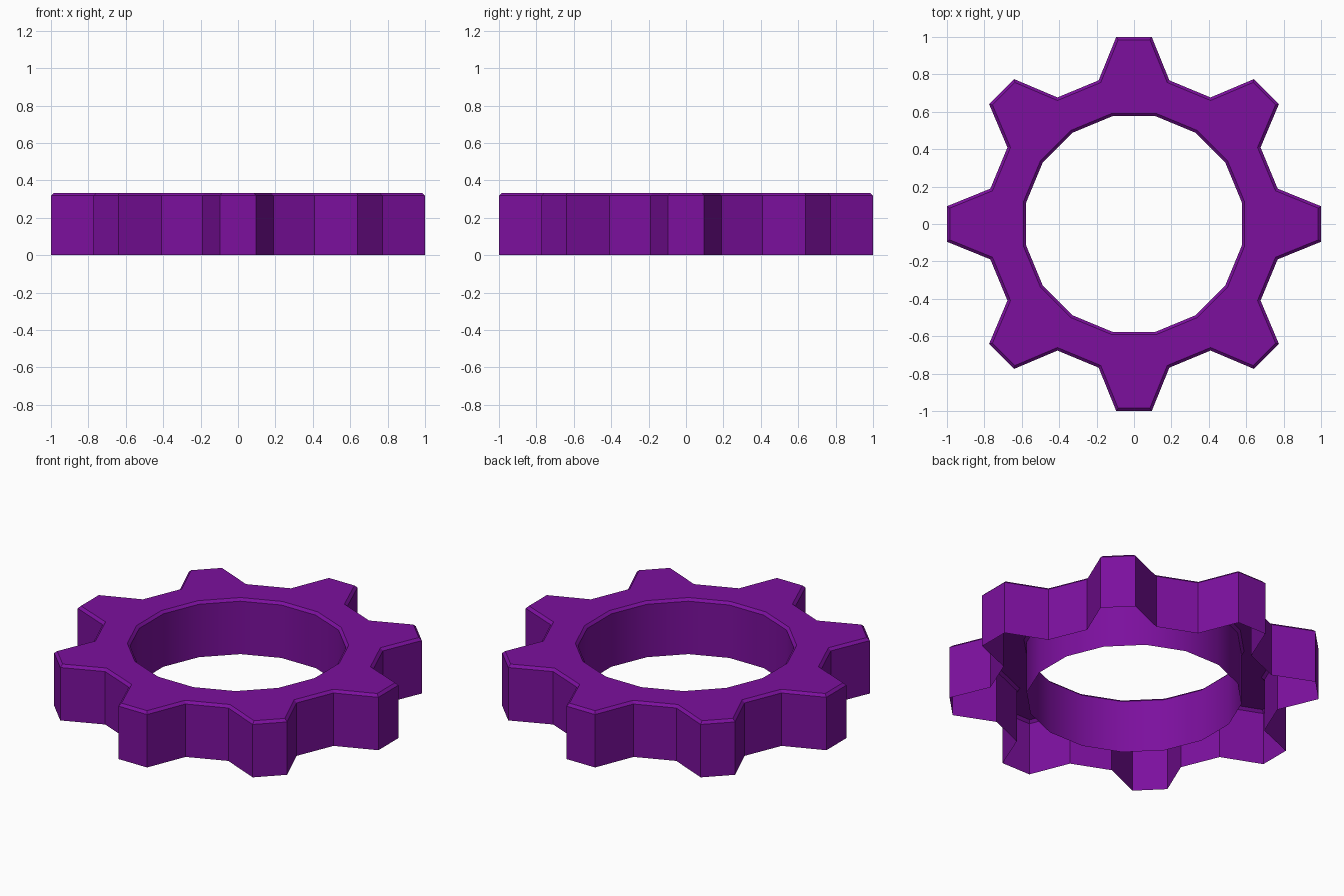
import bpy, bmesh, math

if "Cube" in bpy.data.objects:
    bpy.data.objects.remove(bpy.data.objects["Cube"])

TEETH = 8
HEIGHT = 0.333
HOLE_RADIUS = 0.588
CHAMFER = 0.015

# Points of one tooth pointing along +x: root, tip, tip, root, then hole edge
a = math.pi / (2 * TEETH)
hx, hy = HOLE_RADIUS * math.cos(a), HOLE_RADIUS * math.sin(a)
tooth = [(0.768, -0.189), (1.0, -0.095), (1.0, 0.095), (0.768, 0.189),
         (hx, hy), (hx, -hy)]

# Top face, one sector per tooth, with a valley quad between neighbours
bm = bmesh.new()
sectors = []
for i in range(TEETH):
    t = 2 * math.pi * i / TEETH
    c, s = math.cos(t), math.sin(t)
    sectors.append([bm.verts.new((c * x - s * y, s * x + c * y, HEIGHT))
                    for x, y in tooth])
for i, v in enumerate(sectors):
    n = sectors[(i + 1) % TEETH]
    bm.faces.new(v)
    bm.faces.new((v[3], n[0], n[5], v[4]))

# Outer and hole walls dropped from the rims; the underside stays open
rims = [e for e in bm.edges if e.is_boundary]
walls = bmesh.ops.extrude_edge_only(bm, edges=rims)
for v in walls["geom"]:
    if isinstance(v, bmesh.types.BMVert):
        v.co.z = 0

# Chamfer around both top rims
bmesh.ops.recalc_face_normals(bm, faces=bm.faces)
top = [e for e in bm.edges if all(v.co.z > 0.1 for v in e.verts)
       and len(e.link_faces) == 2 and e.calc_face_angle() > 1]
bmesh.ops.bevel(bm, geom=top, offset=CHAMFER, offset_type='OFFSET',
                segments=1, profile=0.5, affect='EDGES')
bmesh.ops.recalc_face_normals(bm, faces=bm.faces)
if max(bm.faces, key=lambda f: f.calc_center_median().z).normal.z < 0:
    bmesh.ops.reverse_faces(bm, faces=bm.faces)

mesh = bpy.data.meshes.new("gear_ring")
bm.to_mesh(mesh)
bm.free()
gear = bpy.data.objects.new("gear_ring", mesh)
bpy.context.collection.objects.link(gear)

# Purple material
mat = bpy.data.materials.new("purple")
mat.diffuse_color = (0.2, 0.005, 0.34, 1)
mat.use_nodes = True
mat.node_tree.nodes["Principled BSDF"].inputs["Base Color"].default_value = mat.diffuse_color
mesh.materials.append(mat)

# Smooth hole wall, crisp teeth
bpy.context.view_layer.objects.active = gear
gear.select_set(True)
bpy.ops.object.shade_smooth_by_angle(angle=math.radians(30))
